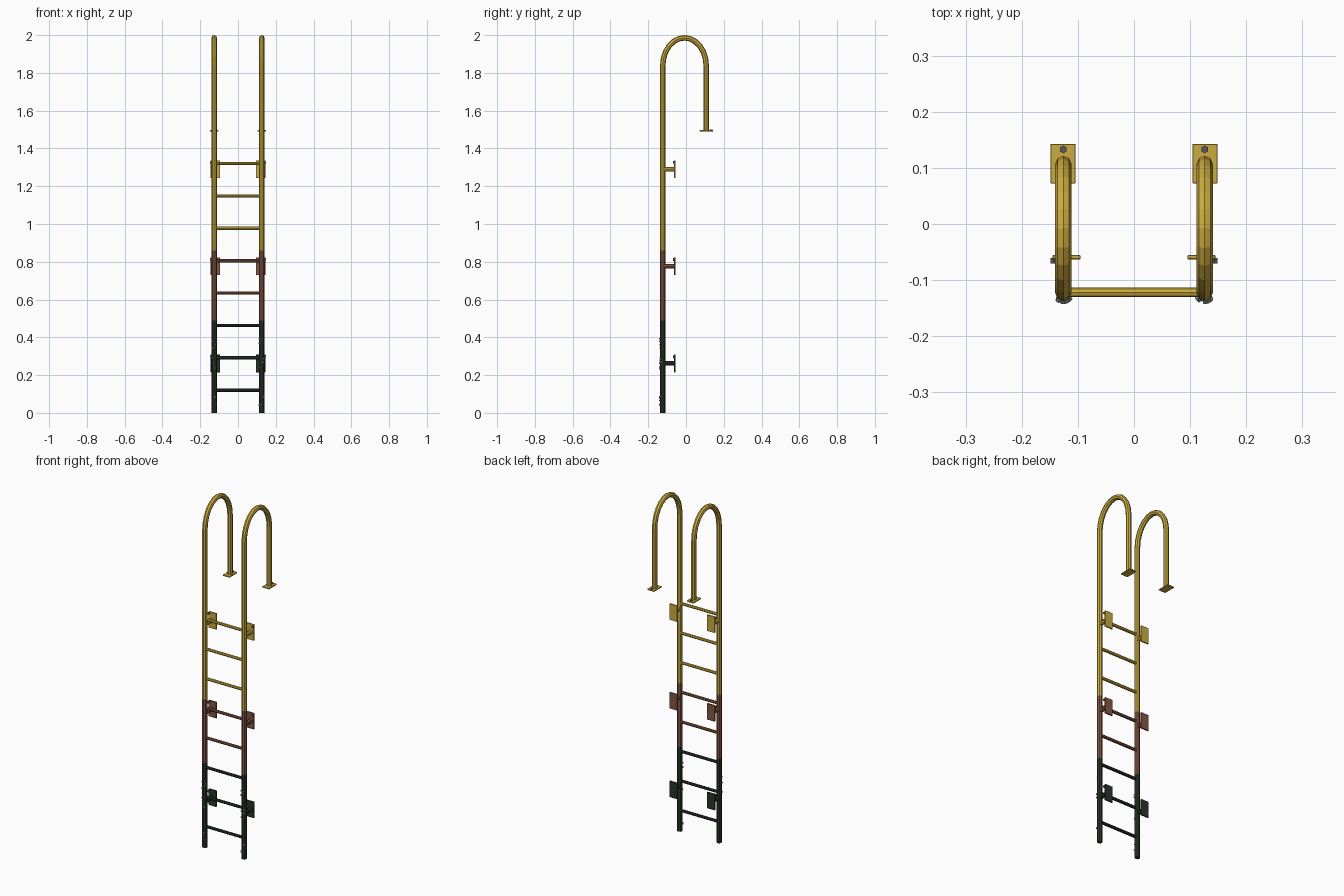
import bpy, bmesh, math, random
from mathutils import Vector, Matrix

cube = bpy.data.objects.get("Cube")
if cube:
    bpy.data.objects.remove(cube, do_unlink=True)
random.seed(4)


def material(name, rgb):
    m = bpy.data.materials.new(name)
    m.use_nodes = True
    m.diffuse_color = (*rgb, 1)
    bsdf = next(n for n in m.node_tree.nodes if n.type == 'BSDF_PRINCIPLED')
    bsdf.inputs["Base Color"].default_value = (*rgb, 1)
    return m


YELLOW = material("yellow paint", (0.60, 0.41, 0.05))
RUST = material("rust brown", (0.23, 0.095, 0.055))
ALGAE = material("algae green", (0.022, 0.036, 0.022))
STEEL = material("bolt steel", (0.10, 0.10, 0.11))
SHELL = material("barnacle grey", (0.24, 0.27, 0.26))

RAIL_X, RAIL_Y, RAIL_R = 0.126, -0.123, 0.0145
ALGAE_TOP, RUST_TOP = 0.49, 0.86


def band(z):
    return ALGAE if z < ALGAE_TOP else RUST if z < RUST_TOP else YELLOW


def finish(name, bm, mats):
    bmesh.ops.recalc_face_normals(bm, faces=bm.faces)
    me = bpy.data.meshes.new(name)
    bm.to_mesh(me)
    bm.free()
    for m in mats:
        me.materials.append(m)
    ob = bpy.data.objects.new(name, me)
    bpy.context.collection.objects.link(ob)
    return ob


def box(name, centre, size, mat, bevel=0.0):
    bm = bmesh.new()
    bmesh.ops.create_cube(bm, size=1, matrix=Matrix.Translation(centre) @ Matrix.Diagonal((*size, 1)))
    if bevel:
        bmesh.ops.bevel(bm, geom=bm.edges[:], offset=bevel, segments=1, affect='EDGES')
    return finish(name, bm, [mat])


def rod(name, a, b, r, mat, sides=8, r2=None):
    a, b = Vector(a), Vector(b)
    d = b - a
    bm = bmesh.new()
    bmesh.ops.create_cone(bm, cap_ends=True, segments=sides, radius1=r,
                          radius2=r if r2 is None else r2, depth=d.length,
                          matrix=Matrix.Translation((a + b) / 2) @ d.to_track_quat('Z', 'Y').to_matrix().to_4x4())
    return finish(name, bm, [mat])


def rail(name, x):
    # straight post, arched top and short return leg, swept in the side plane
    span, rise, spring, foot = 0.115, 0.147, 1.8385, 1.495
    path = [(RAIL_Y, z) for z in (0, ALGAE_TOP, RUST_TOP)]
    steps = 12
    for i in range(steps + 1):
        t = math.pi * (1 - i / steps)
        path.append((RAIL_Y + span + span * math.cos(t), spring + rise * math.sin(t)))
    path.append((RAIL_Y + 2 * span, foot))
    pts = [Vector((x, y, z)) for y, z in path]
    bm = bmesh.new()
    rings = []
    for i, p in enumerate(pts):
        d = (pts[min(i + 1, len(pts) - 1)] - pts[max(i - 1, 0)]).normalized()
        side = Vector((1, 0, 0))
        out = d.cross(side)
        rings.append([bm.verts.new(p + RAIL_R * (side * math.cos(a) + out * math.sin(a)))
                      for a in (math.tau * k / 8 for k in range(8))])
    for r0, r1 in zip(rings, rings[1:]):
        for k in range(8):
            bm.faces.new((r0[k], r0[(k + 1) % 8], r1[(k + 1) % 8], r1[k]))
    bm.faces.new(rings[0])
    bm.faces.new(rings[-1])
    mats = [ALGAE, RUST, YELLOW]
    for f in bm.faces:
        f.material_index = mats.index(band(f.calc_center_median().z))
    finish(name, bm, mats)


# rungs
for i in range(8):
    z = 0.12 + i * 0.1714
    rod(f"rung_{i + 1}", (-RAIL_X, -0.122, z), (RAIL_X, -0.122, z), 0.0085, band(z))

for s, label in ((1, "left"), (-1, "right")):
    x = s * RAIL_X
    rail(f"{label}_rail", x)

    # foot plate and bolt under the return leg
    box(f"{label}_foot_plate", (s * 0.1265, 0.1075, 1.4935), (0.045, 0.071, 0.007), YELLOW, 0.0015)
    rod(f"{label}_foot_bolt", (x, 0.133, 1.496), (x, 0.133, 1.501), 0.007, STEEL, 6)

    # wall brackets
    for i in range(3):
        z = 0.262 + i * 0.514
        mat = band(z)
        rod(f"{label}_bracket_arm_{i + 1}", (x, RAIL_Y, z), (x, -0.060, z), 0.012, mat)
        box(f"{label}_bracket_plate_{i + 1}", (s * 0.120, -0.059, z + 0.024 - 0.024),
            (0.050, 0.008, 0.094), mat, 0.0015)
        rod(f"{label}_bracket_bolt_{i + 1}", (s * 0.143, -0.061, z + 0.036),
            (s * 0.143, -0.070, z + 0.036), 0.007, STEEL, 6)

    # barnacle clusters on the submerged post
    for c, zc in enumerate((0.06, 0.26, 0.37)):
        for k in range(4):
            z = zc + random.uniform(-0.03, 0.03)
            a = random.uniform(-1.1, 1.1)
            n = Vector((math.sin(a), -math.cos(a), 0))
            base = Vector((x, RAIL_Y, z)) + n * (RAIL_R - 0.002)
            size = random.uniform(0.005, 0.008)
            rod(f"{label}_barnacle_{c * 4 + k + 1}", base, base + n * 0.007, size, SHELL, 6, size * 0.5)
